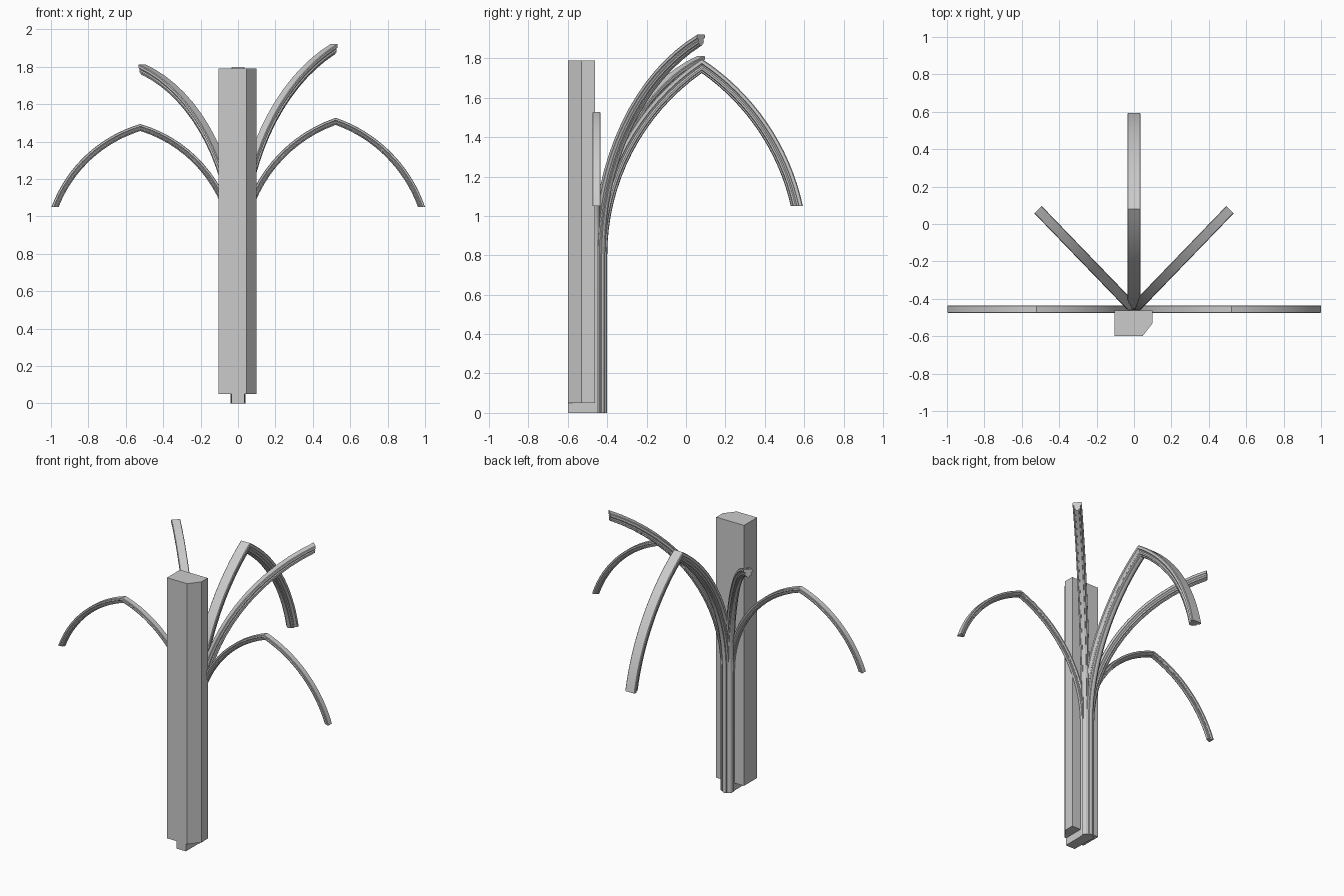
import bpy, bmesh, math

cube = bpy.data.objects.get("Cube")
if cube:
    bpy.data.objects.remove(cube, do_unlink=True)

stone = bpy.data.materials.new("pale grey stone")
stone.use_nodes = True
stone.diffuse_color = (0.6, 0.6, 0.6, 1)
stone.node_tree.nodes["Principled BSDF"].inputs["Base Color"].default_value = (0.6, 0.6, 0.6, 1)

SPRING = 0.8      # height where the ribs leave the shaft
TIP = 1.05        # height where the descending halves stop
ORIGIN_Y = -0.455
STEPS = 16

# Half of the moulded rib section: across, and outward from the nose to the flat back
HALF = [(0.88, 1), (1, 0.85), (1, 0.35), (0.75, 0.22), (0.62, 0), (0.74, -0.25),
        (0.68, -0.55), (0.42, -0.65), (0.38, -0.88), (0.15, -1)]
SECTION = HALF + [(-u, v) for u, v in reversed(HALF)]


def finish(bm, name, smooth=False):
    bmesh.ops.recalc_face_normals(bm, faces=bm.faces)
    mesh = bpy.data.meshes.new(name)
    bm.to_mesh(mesh)
    bm.free()
    obj = bpy.data.objects.new(name, mesh)
    bpy.context.collection.objects.link(obj)
    mesh.materials.append(stone)
    if smooth:
        bpy.ops.object.select_all(action='DESELECT')
        bpy.context.view_layer.objects.active = obj
        obj.select_set(True)
        bpy.ops.object.shade_smooth_by_angle(angle=math.radians(25))
    return obj


def prism(name, outline, z0, z1):
    bm = bmesh.new()
    face = bm.faces.new([bm.verts.new((x, y, z0)) for x, y in outline])
    up = bmesh.ops.extrude_face_region(bm, geom=[face])
    verts = [g for g in up["geom"] if isinstance(g, bmesh.types.BMVert)]
    bmesh.ops.translate(bm, verts=verts, vec=(0, 0, z1 - z0))
    return finish(bm, name)


def rib(name, heading, span, apex, start, half_width, half_depth, full):
    """Shaft and arc up to the apex; a full rib also falls on the far side."""
    run, rise = span - start, apex - SPRING
    radius = (run * run + rise * rise) / (2 * run)
    centre = start + radius
    ca, sa = math.cos(math.radians(heading)), math.sin(math.radians(heading))

    bm = bmesh.new()
    columns = []
    for u, v in SECTION:
        r = radius + v * half_depth
        end = math.acos((centre - span) / r)
        low = math.asin((TIP - SPRING) / r)
        path = [(centre - r, 0)]
        for i in range(STEPS + 1):
            a = end * i / STEPS
            path.append((centre - r * math.cos(a), SPRING + r * math.sin(a)))
        if full:
            for i in range(1, STEPS + 1):
                a = end + (low - end) * i / STEPS
                path.append((2 * span - centre + r * math.cos(a), SPRING + r * math.sin(a)))
        across = u * half_width
        columns.append([bm.verts.new((s * ca - across * sa,
                                      ORIGIN_Y + s * sa + across * ca, z)) for s, z in path])
    n = len(columns)
    for j in range(n):
        a, b = columns[j], columns[(j + 1) % n]
        for i in range(len(a) - 1):
            bm.faces.new((a[i], a[i + 1], b[i + 1], b[i]))
    bm.faces.new([c[0] for c in columns])
    bm.faces.new([c[-1] for c in columns])
    return finish(bm, name, smooth=True)


# Pillar with one bevelled front corner, and the block under it
prism("pillar", [(-0.105, -0.6), (0.045, -0.6), (0.1, -0.53), (0.1, -0.462), (-0.105, -0.462)],
      0.05, 1.79)
prism("pillar_foot", [(-0.035, -0.6), (0.035, -0.6), (0.035, -0.45), (-0.035, -0.45)], 0, 0.05)

# Ribs fanning out from the shared shaft
BAY = 0.522
DIAGONAL = BAY * math.sqrt(2)
rib("left_wall_rib", 0, BAY, 1.508, 0.02, 0.02, 0.018, True)
rib("right_wall_rib", 180, BAY, 1.475, 0.02, 0.02, 0.018, True)
rib("cross_rib", 90, 0.535, 1.762, 0.025, 0.036, 0.03, True)
rib("left_diagonal_rib", 46, DIAGONAL, 1.893, 0.025, 0.028, 0.026, False)
rib("right_diagonal_rib", 134, DIAGONAL, 1.785, 0.025, 0.028, 0.026, False)
